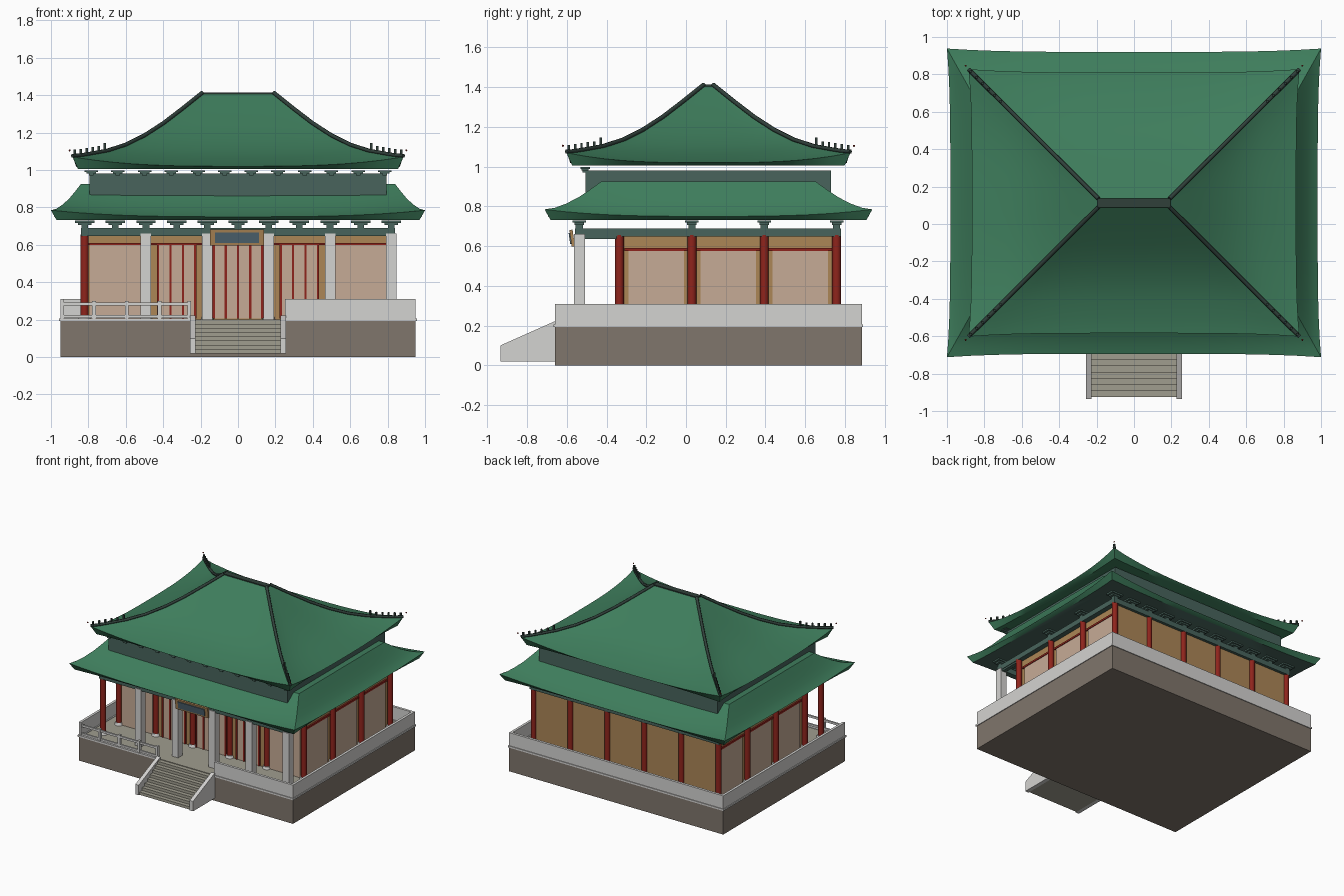
import bpy, bmesh, math
from mathutils import Matrix, Vector

cube = bpy.data.objects.get("Cube")
if cube:
    bpy.data.objects.remove(cube, do_unlink=True)

CY = 0.113          # depth centre of the hall
FRONT, WALL_F, WALL_B = -0.537, -0.335, 0.758
BAYS = [-0.82, -0.492, -0.164, 0.164, 0.492, 0.82]


def material(name, *rgb):
    lin = [((c / 255 + 0.055) / 1.055) ** 2.4 for c in rgb] + [1]
    m = bpy.data.materials.new(name)
    m.use_nodes = True
    m.diffuse_color = lin
    m.node_tree.nodes["Principled BSDF"].inputs["Base Color"].default_value = lin
    return m


GREEN = material("roof green", 62, 125, 92)
SLATE = material("slate green", 72, 100, 92)
DARK = material("dark ridge tile", 48, 64, 58)
WHITE = material("white stone", 212, 211, 209)
BROWN = material("plinth stone", 128, 118, 108)
PAVE = material("paving", 160, 157, 143)
RED = material("red lacquer", 143, 36, 28)
TAN = material("timber tan", 172, 134, 86)
PINK = material("screen beige", 198, 171, 150)
BLUE = material("plaque blue", 78, 100, 112)


def finish(name, bm, mats, smooth=None):
    bmesh.ops.recalc_face_normals(bm, faces=bm.faces)
    me = bpy.data.meshes.new(name)
    bm.to_mesh(me)
    bm.free()
    ob = bpy.data.objects.new(name, me)
    bpy.context.collection.objects.link(ob)
    for m in mats:
        me.materials.append(m)
    if smooth:
        bpy.ops.object.select_all(action='DESELECT')
        ob.select_set(True)
        bpy.context.view_layer.objects.active = ob
        bpy.ops.object.shade_smooth_by_angle(angle=math.radians(smooth))
    return ob


def boxes(name, mat, spans):
    """Each span is (x0, x1, y0, y1, z0, z1)."""
    bm = bmesh.new()
    for x0, x1, y0, y1, z0, z1 in spans:
        mx = Matrix.Translation(((x0 + x1) / 2, (y0 + y1) / 2, (z0 + z1) / 2))
        bmesh.ops.create_cube(bm, size=1, matrix=mx @ Matrix.Diagonal((x1 - x0, y1 - y0, z1 - z0, 1)))
    return finish(name, bm, [mat])


def posts(name, mat, spots, r, z0, z1, r2=None):
    bm = bmesh.new()
    for x, y in spots:
        bmesh.ops.create_cone(bm, cap_ends=True, segments=16, radius1=r, radius2=r2 or r, depth=z1 - z0,
                              matrix=Matrix.Translation((x, y, (z0 + z1) / 2)))
    return finish(name, bm, [mat], 40)


# Platform, paving and parapets
boxes("platform", BROWN, [(-0.95, 0.95, -0.66, 0.885, 0, 0.196)])
boxes("paving", PAVE, [(-0.94, 0.94, -0.655, 0.875, 0.19, 0.202)])
boxes("platform_rim", WHITE, [(-0.956, -0.25, -0.666, -0.63, 0.192, 0.206), (0.25, 0.956, -0.666, -0.63, 0.192, 0.206),
                              (-0.956, 0.956, 0.855, 0.891, 0.192, 0.206),
                              (-0.956, -0.92, -0.666, 0.891, 0.192, 0.206), (0.92, 0.956, -0.666, 0.891, 0.192, 0.206)])
boxes("parapet", WHITE, [(0.25, 0.95, -0.66, -0.64, 0.2, 0.31), (-0.95, 0.95, 0.865, 0.885, 0.2, 0.31),
                         (-0.95, -0.93, -0.66, 0.885, 0.2, 0.31), (0.93, 0.95, -0.66, 0.885, 0.2, 0.31)])
boxes("front_railing", WHITE,
      [(-0.95, -0.25, -0.657, -0.643, z, z + h) for z, h in ((0.275, 0.016), (0.21, 0.014))]
      + [(x - 0.01, x + 0.01, -0.66, -0.64, 0.2, 0.3) for x in (-0.77, -0.595, -0.42, -0.26)])

# Stairs with sloping cheek walls
N = 8
boxes("stairs", PAVE, [(-0.226, 0.226, -0.925 + i * 0.033, -0.66, 0.02 + i * 0.0225, 0.02 + (i + 1) * 0.0225)
                       for i in range(N)])
bm = bmesh.new()
for x in (-0.256, 0.226):
    f = bm.faces.new([bm.verts.new((x, y, z)) for y, z in
                      ((-0.935, 0.02), (-0.66, 0.02), (-0.66, 0.222), (-0.935, 0.1))])
    new = bmesh.ops.extrude_face_region(bm, geom=[f])["geom"]
    bmesh.ops.translate(bm, vec=(0.03, 0, 0), verts=[v for v in new if isinstance(v, bmesh.types.BMVert)])
finish("stair_cheeks", bm, [WHITE])

# Hall walls with side and front screens
boxes("hall_walls", TAN, [(-0.8, 0.8, WALL_F, WALL_B, 0.2, 0.66)])
side_panels, side_bars = [], []
for s in (-1, 1):
    x0, x1 = sorted((s * 0.8, s * 0.807))
    b0, b1 = sorted((s * 0.8, s * 0.812))
    for y in (-0.15, 0.212, 0.576):
        side_panels.append((x0, x1, y - 0.14, y + 0.14, 0.21, 0.575))
        side_bars.append((b0, b1, y - 0.16, y + 0.16, 0.575, 0.59))
boxes("side_screens", PINK, side_panels)
boxes("side_lintels", RED, side_bars)

front_panels, mullions = [], [(-0.8, 0.8, WALL_F - 0.013, WALL_F, 0.6, 0.611)]
for i in range(5):
    cx = (BAYS[i] + BAYS[i + 1]) / 2
    half = (0.135, 0.1, 0.13, 0.1, 0.135)[i]
    front_panels.append((cx - half, cx + half, WALL_F - 0.007, WALL_F, 0.205, 0.6))
    if 0 < i < 4:
        count = 5 if i == 2 else 4
        for k in range(count):
            x = cx - half + 2 * half * k / (count - 1)
            mullions.append((x - 0.006, x + 0.006, WALL_F - 0.012, WALL_F, 0.205, 0.6))
boxes("front_screens", PINK, front_panels)
boxes("front_mullions", RED, mullions)

# Columns
red_spots = [(x, y) for x in BAYS for y in (WALL_F, WALL_B)]
red_spots += [(s * 0.82, y) for s in (-1, 1) for y in (0.03, 0.394)] + [(BAYS[0], FRONT)]
posts("red_columns", RED, red_spots, 0.022, 0.2, 0.655)
posts("column_bases", WHITE, red_spots, 0.034, 0.2, 0.222, 0.027)
boxes("porch_pillars", WHITE, [(x - 0.028, x + 0.028, FRONT - 0.028, FRONT + 0.028, 0.2, 0.66) for x in BAYS[1:]])

# Beams, then bracket sets in three widening tiers
boxes("eave_beams", SLATE, [(-0.84, 0.84, FRONT - 0.022, FRONT + 0.022, 0.648, 0.69),
                            (-0.84, 0.84, WALL_F - 0.02, WALL_F + 0.02, 0.648, 0.69),
                            (-0.84, 0.84, WALL_B - 0.022, WALL_B + 0.022, 0.648, 0.69)]
      + [(x - 0.02, x + 0.02, FRONT, WALL_B, 0.648, 0.69) for x in (-0.82, 0.82)]
      + [(x - 0.015, x + 0.015, FRONT, WALL_F, 0.635, 0.688) for x in BAYS])


def brackets(name, spots, z, size):
    tiers = []
    for x, y in spots:
        for wx, wy, a, b in ((0.018, 0.018, 0, 0.45), (0.036, 0.024, 0.4, 0.7), (0.052, 0.034, 0.7, 1)):
            tiers.append((x - wx * size, x + wx * size, y - wy * size, y + wy * size,
                          z + a * 0.04 * size, z + b * 0.04 * size))
    boxes(name, SLATE, tiers)


lower = [(-0.82 + 0.164 * i, y) for i in range(11) for y in (FRONT, WALL_B)]
lower += [(s * 0.82, y) for s in (-1, 1) for y in (0.03, 0.394)]
brackets("lower_brackets", lower, 0.69, 1)
brackets("upper_brackets", [(-0.785 + 1.57 * i / 11, -0.508) for i in range(12)], 0.97, 0.7)

# Name board, blank, tilted under the eave
for name, mat, size, off in (("board_frame", TAN, (0.29, 0.016, 0.085), 0), ("board_face", BLUE, (0.235, 0.008, 0.055), -0.01)):
    ob = boxes(name, mat, [(-size[0] / 2, size[0] / 2, off - size[1] / 2, off + size[1] / 2, -size[2] / 2, size[2] / 2)])
    ob.location = (-0.005, FRONT - 0.036, 0.64)
    ob.rotation_euler.x = math.radians(8)

# Upper storey
boxes("upper_storey", SLATE, [(-0.793, 0.793, -0.505, 0.731, 0.84, 0.982)])


# Hipped roofs: rings of four curved sides, rising toward the corners
def roof(name, hx, hy, dx, dy, profile, lift, base, under):
    bm = bmesh.new()
    seg, rings = 16, []

    def ring(f, z, up, inset=0):
        w, d = hx - dx * f - inset, hy - dy * f - inset
        out = []
        for side in range(4):
            for k in range(seg):
                t = -1 + 2 * k / seg
                pull = 0.018 * (1 - t ** 4) * (1 - f)
                drop = up * (1 - abs(t) ** 3)
                x, y = ((t * w, -d + pull), (w - pull, t * d), (-t * w, d - pull), (-w + pull, -t * d))[side]
                out.append(bm.verts.new((x, y + CY, z - drop)))
        rings.append(out)

    ring(0, base, 0, 0.03)
    for f, z in profile:
        ring(f, z, lift * max(0, 1 - f * 1.1) ** 1.5)
    for a, b in zip(rings, rings[1:]):
        for i in range(len(a)):
            j = (i + 1) % len(a)
            bm.faces.new((a[i], a[j], b[j], b[i]))
    bm.faces.new(rings[-1])
    soffit = bm.faces.new(rings[0][::-1])
    soffit.material_index = 1
    return finish(name, bm, [GREEN, under], 35)


roof("lower_roof", 1.0, 0.825, 0.16, 0.285,
     [(0, 0.785), (0.18, 0.793), (0.38, 0.814), (0.6, 0.846), (0.8, 0.884), (1, 0.925)], 0.035, 0.732, SLATE)
HIP = [(0, 1.07), (0.06, 1.073), (0.123, 1.08), (0.267, 1.098), (0.41, 1.13), (0.555, 1.18),
       (0.7, 1.245), (0.845, 1.322), (1, 1.408)]
roof("upper_roof", 0.885, 0.715, 0.695, 0.693, HIP, 0.05, 1.005, GREEN)

# Ridge, hip ridges and the small figures along their lower ends
boxes("main_ridge", DARK, [(-0.195, 0.195, CY - 0.024, CY + 0.024, 1.395, 1.414)])
cu = bpy.data.curves.new("hip_ridges", 'CURVE')
cu.dimensions = '3D'
cu.bevel_depth, cu.bevel_resolution = 0.011, 1
cu.use_fill_caps = True
cu.materials.append(DARK)
bpy.context.collection.objects.link(bpy.data.objects.new("hip_ridges", cu))
figures, tips = [], []
for sx in (-1, 1):
    for sy in (-1, 1):
        sp = cu.splines.new('POLY')
        sp.points.add(len(HIP) - 1)
        for p, (f, z) in zip(sp.points, HIP):
            p.co = (sx * (0.885 - 0.695 * f), CY + sy * (0.715 - 0.693 * f), z + 0.006, 1)
        for k in range(6):
            d = 0.012 + 0.032 * k
            z = 1.075 + 0.15 * d
            figures.append((sx * (0.885 - d), CY + sy * (0.715 - d), z, 0.045 if k == 5 else 0.032))
        tips.append(Vector((sx * 0.9, CY + sy * 0.733, 1.105)))
boxes("ridge_figures", DARK, [(x - 0.006, x + 0.006, y - 0.006, y + 0.006, z, z + h) for x, y, z, h in figures])
bm = bmesh.new()
for p in tips:
    bmesh.ops.create_icosphere(bm, subdivisions=1, radius=0.006, matrix=Matrix.Translation(p))
finish("corner_beads", bm, [RED])
